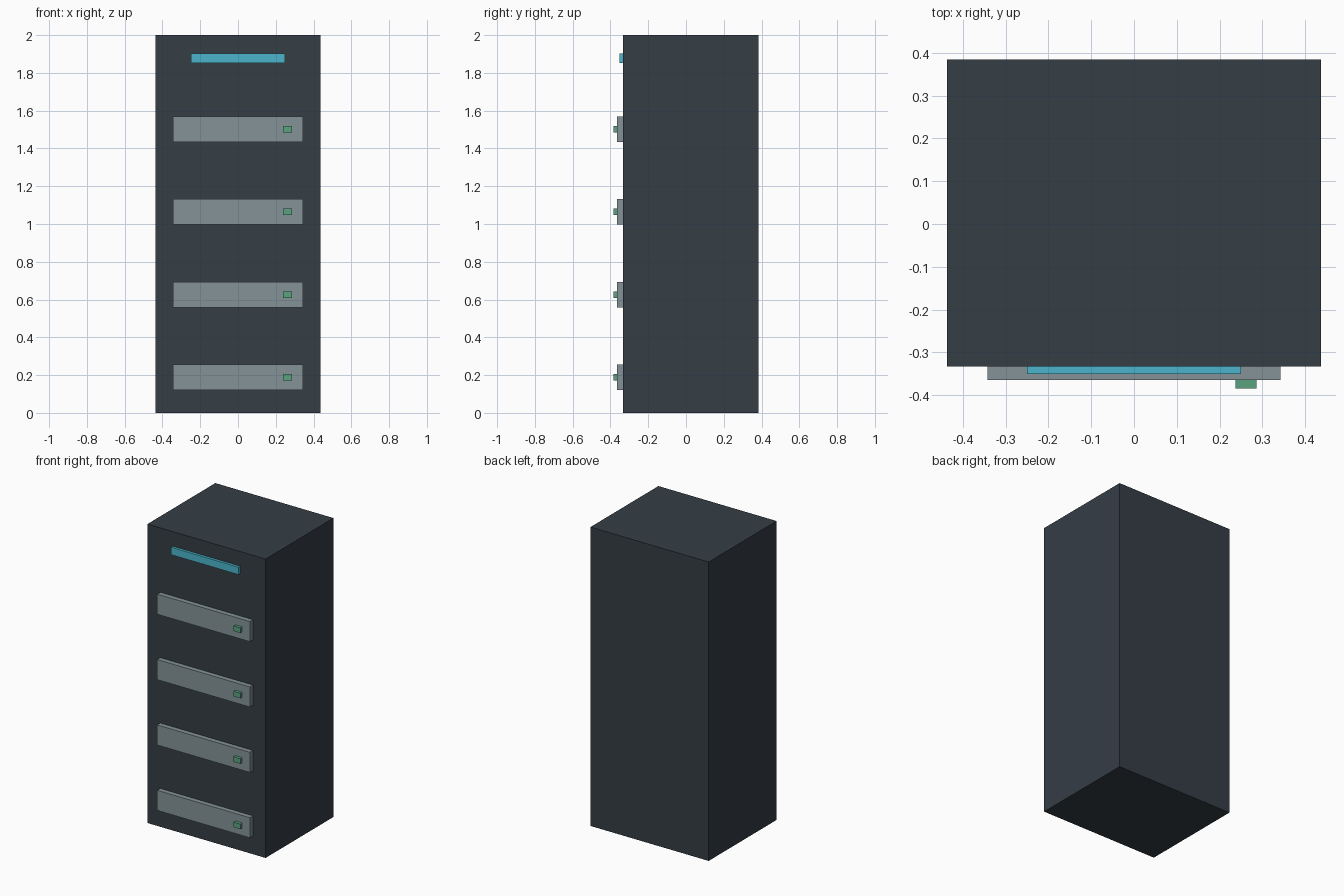
import bpy

if "Cube" in bpy.data.objects:
    bpy.data.objects.remove(bpy.data.objects["Cube"])


def material(name, color):
    m = bpy.data.materials.new(name)
    m.diffuse_color = (*color, 1)
    m.use_nodes = True
    m.node_tree.nodes["Principled BSDF"].inputs["Base Color"].default_value = m.diffuse_color
    return m


def box(name, x, y, z, mat):
    """Box spanning the (min, max) ranges on each axis."""
    spans = (x, y, z)
    bpy.ops.mesh.primitive_cube_add(size=1, location=[(a + b) / 2 for a, b in spans])
    o = bpy.context.object
    o.name = name
    o.scale = [b - a for a, b in spans]
    bpy.ops.object.transform_apply(location=False, rotation=False, scale=True)
    o.data.materials.append(mat)
    return o


dark = material("dark_casing", (0.035, 0.047, 0.06))
grey = material("grey_panel", (0.23, 0.29, 0.31))
green = material("green_light", (0.10, 0.36, 0.22))
cyan = material("cyan_strip", (0.07, 0.46, 0.60))

FRONT = -0.333

# Cabinet body
box("cabinet", (-0.4375, 0.4375), (FRONT, 0.385), (0, 2), dark)

# Glowing strip near the top
box("light_strip", (-0.25, 0.25), (-0.351, FRONT), (1.852, 1.902), cyan)

# Four drive panels, each with a small indicator
for i in range(4):
    z = 0.189 + i * 0.4375
    box(f"drive_panel_{i + 1}", (-0.343, 0.343), (-0.365, FRONT),
        (z - 0.0675, z + 0.0675), grey)
    box(f"indicator_{i + 1}", (0.237, 0.287), (-0.385, -0.365),
        (z - 0.017, z + 0.017), green)
